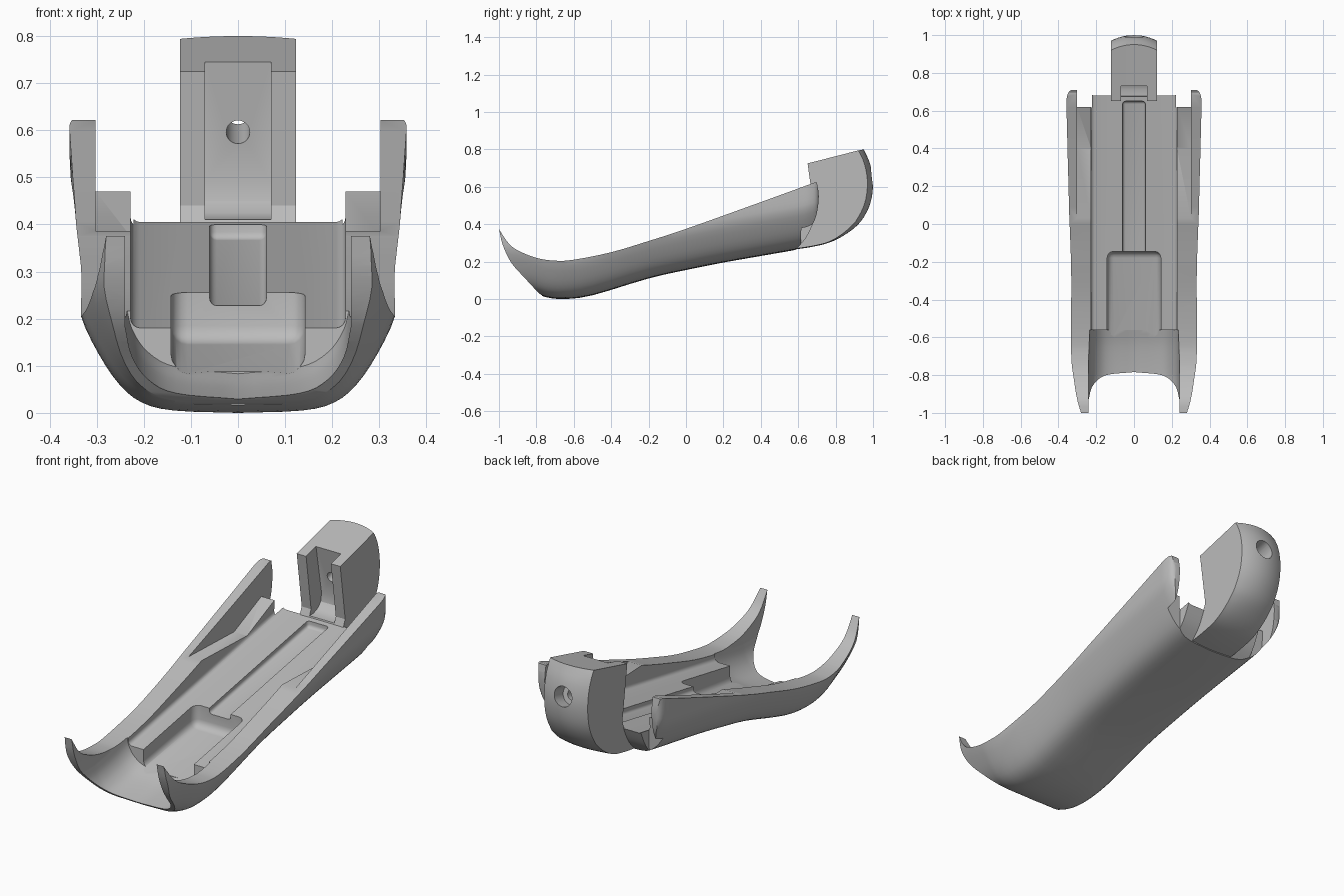
import bpy, bmesh, math
from mathutils import Vector, Matrix

cube = bpy.data.objects.get("Cube")
if cube:
    bpy.data.objects.remove(cube, do_unlink=True)

grey = bpy.data.materials.new("plain_grey")
grey.use_nodes = True
grey.diffuse_color = (0.5, 0.5, 0.5, 1)
grey.node_tree.nodes["Principled BSDF"].inputs["Base Color"].default_value = (0.5, 0.5, 0.5, 1)


def smooth(points, steps=4):
    """Points along a smooth curve through the given ones."""
    p = [Vector(q) for q in points]
    p = [2 * p[0] - p[1]] + p + [2 * p[-1] - p[-2]]
    out = []
    for a, b, c, d in zip(p, p[1:], p[2:], p[3:]):
        m, n = (c - a) / 2, (d - b) / 2
        for i in range(steps):
            t = i / steps
            out.append(b * (2*t**3 - 3*t*t + 1) + m * (t**3 - 2*t*t + t)
                       + c * (3*t*t - 2*t**3) + n * (t**3 - t*t))
    return out + [p[-2]]


def make(name, bm):
    bmesh.ops.recalc_face_normals(bm, faces=bm.faces)
    mesh = bpy.data.meshes.new(name)
    bm.to_mesh(mesh)
    bm.free()
    mesh.materials.append(grey)
    obj = bpy.data.objects.new(name, mesh)
    bpy.context.collection.objects.link(obj)
    return obj


def loft(name, rings):
    """Closed solid through equal rings."""
    bm = bmesh.new()
    rows = [[bm.verts.new(v) for v in ring] for ring in rings]
    n = len(rows[0])
    for r, s in zip(rows, rows[1:]):
        for i in range(n):
            bm.faces.new((r[i], r[(i + 1) % n], s[(i + 1) % n], s[i]))
    bm.faces.new(rows[0])
    bm.faces.new(rows[-1])
    return make(name, bm)


def prism(name, profile, x0, x1):
    return loft(name, [[(x, q[0], q[1]) for q in profile] for x in (x0, x1)])


def apply(obj, mod):
    bpy.context.view_layer.objects.active = obj
    bpy.ops.object.modifier_apply(modifier=mod.name)


def bevel(obj, width):
    mod = obj.modifiers.new("round", 'BEVEL')
    mod.width, mod.segments = width, 4
    apply(obj, mod)
    return obj


def combine(obj, tool, operation='DIFFERENCE'):
    mod = obj.modifiers.new("combine", 'BOOLEAN')
    mod.operation, mod.object, mod.solver = operation, tool, 'EXACT'
    apply(obj, mod)
    bpy.data.objects.remove(tool, do_unlink=True)


def trough(name, stations, half):
    """Loft of U-shaped sections; half gives the section right of centre."""
    return loft(name, [[(sx * w, y, b + z) for sx, z in
                        [(-q[0], q[1]) for q in reversed(half[1:])] + [(q[0], q[1]) for q in half]]
                       for y, w, b in stations])


# Outer hull: station = (y, half width, underside height)
hull = [(-1.06, .265, .06), (-1, .28, .06), (-.95, .297, .06), (-.88, .318, .05),
        (-.8, .333, .028), (-.74, .338, .008), (-.65, .34, 0), (-.5, .34, .02),
        (-.2, .342, .11), (0, .345, .155), (.2, .348, .195), (.4, .352, .23),
        (.6, .357, .265), (.66, .357, .28), (.7, .345, .29), (.715, .315, .295)]
section = smooth([(0, 0), (.4, .005), (.6, .022), (.74, .06), (.87, .125),
                  (.98, .205), (1, .28)], 3) + [Vector((1, .8))]
body = trough("body_shell", smooth(hull, 3), section)

# Side outline: swept nose, rising rim, curved rear
nose = smooth([(-.77, .02), (-.79, .035), (-.86, .11), (-.935, .195), (-.98, .29), (-1, .375)])
rim = smooth([(-.985, .35), (-.95, .3), (-.9, .26), (-.8, .22), (-.7, .205), (-.6, .21),
              (-.4, .25), (-.2, .31), (0, .375), (.4, .518), (.685, .622)])
rear = smooth([(.7, .622), (.71, .55), (.7, .46), (.68, .405), (.64, .325), (.585, .262)])
outline = [(-.76, -.1)] + nose + rim + rear + [(.56, .2), (.56, -.1)]
combine(body, prism("outline", outline, -.6, .6), 'INTERSECT')

# Front scoop with a rounded bottom
scoop_half = smooth([(0, 0), (.13, .014), (.19, .045), (.225, .095), (.24, .16)]) + [Vector((.24, .9))]
scoop = smooth([(-1.1, 1, .025), (-.85, 1, .025), (-.78, 1, .03), (-.65, 1, .055), (-.56, 1, .083)])
combine(body, trough("scoop", scoop, scoop_half))

# Sloping inner floor, front pocket and long groove
floor = prism("floor_cut", [(-.7, .155), (.9, .445), (.9, 1), (-.7, 1)], -.228, .228)
combine(body, bevel(floor, .02))
pocket = prism("pocket_cut", [(-.7, .067), (-.145, .15), (-.145, .6), (-.7, .6)], -.142, .142)
combine(body, bevel(pocket, .035))
groove = prism("groove_cut", [(-.3, .2), (.65, .369), (.65, .8), (-.3, .8)], -.06, .06)
combine(body, bevel(groove, .015))

# Ledges in the side rails, open at the back
ledge = [(.03, .386), (.4, .373), (.62, .47), (.61, .2), (.9, .2), (.9, 1), (.03, 1)]
for side in (-1, 1):
    combine(body, prism("ledge_cut", ledge, side * .222, side * .302))

# Upright rear block, bulging towards its middle
front = [(.63, .325), (.655, .362), (.672, .395), (.69, .44), (.65, .725)]
back = smooth([(.95, .8), (.985, .72), (1, .62), (.985, .51), (.935, .415),
               (.86, .35), (.77, .303), (.67, .278), (.575, .264)])
block_side = [Vector(q) for q in front] + back
slices = []
for i in range(-6, 7):
    t = i / 6
    slices.append([(.123 * t, q.x - .03 * t * t * max(0, min(1, (q.x - .75) / .2)),
                    q.y + .004 * t * t * (q.y < .4) - .006 * t * t * (q.y > .79)) for q in block_side])
block = loft("rear_block", slices)

# Front slot and tilted countersunk bolt hole
slot = [(.5, .9), (.708, .9), (.73, .745), (.775, .49), (.768, .45), (.745, .425), (.71, .412), (.5, .403)]
combine(block, prism("slot_cut", slot, -.07, .07))
tilt = math.radians(14)
axis = Vector((0, math.cos(tilt), math.sin(tilt)))
for start, end, radius in ((-.1, .4, .025), (.165, .4, .05)):
    bm = bmesh.new()
    place = Matrix.Translation(Vector((0, .76, .597)) + axis * (start + end) / 2) \
        @ axis.to_track_quat('Z', 'Y').to_matrix().to_4x4()
    bmesh.ops.create_cone(bm, cap_ends=True, segments=32, radius1=radius, radius2=radius,
                          depth=end - start, matrix=place)
    combine(block, make("hole_cut", bm))

combine(body, block, 'UNION')

# Smooth shading with crisp edges
bpy.context.view_layer.update()
bpy.ops.object.select_all(action='DESELECT')
body.select_set(True)
bpy.context.view_layer.objects.active = body
bpy.ops.object.shade_smooth_by_angle(angle=math.radians(30))
